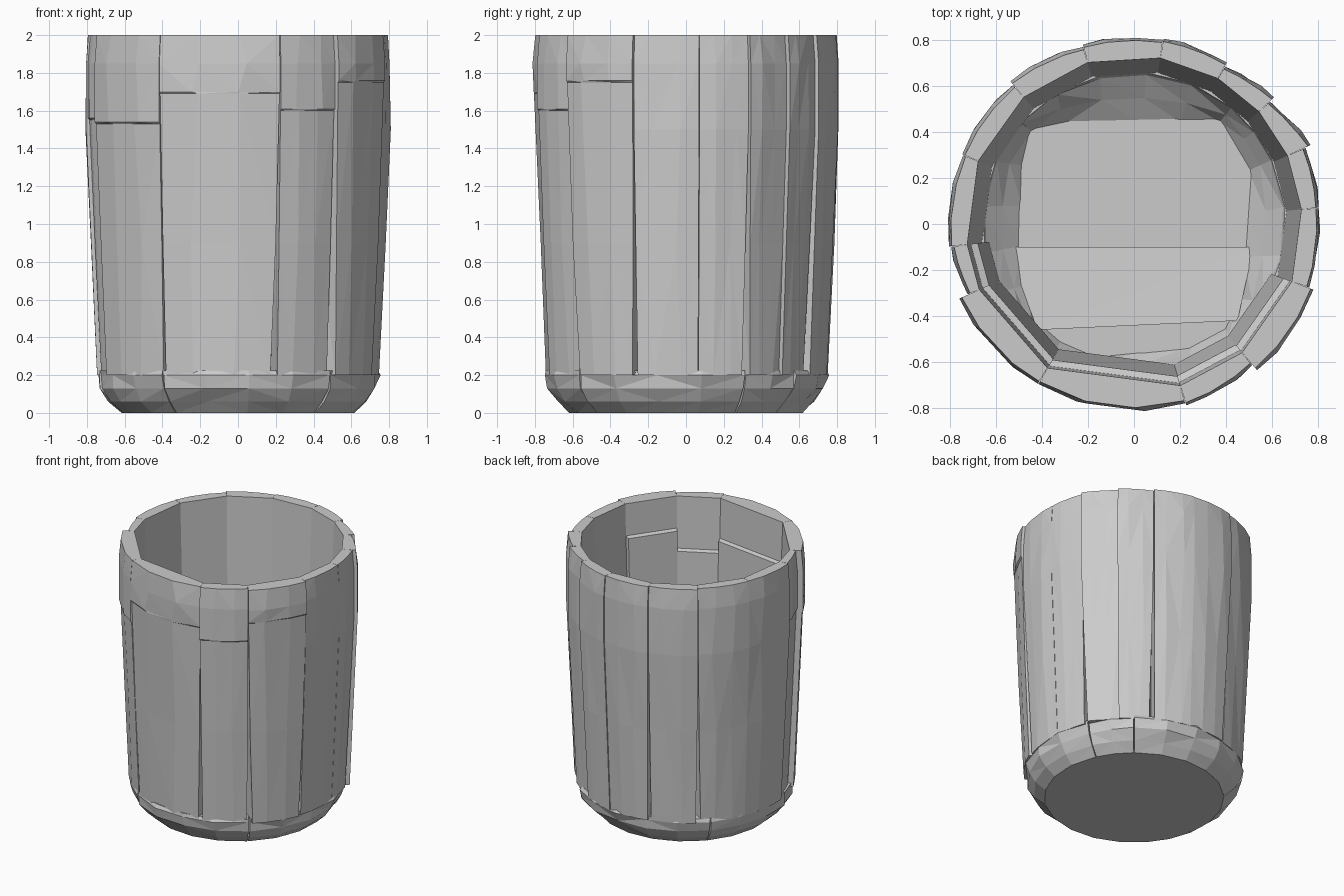
import bpy, bmesh, random
from math import radians, cos, sin
from mathutils import Vector

random.seed(4)
cube = bpy.data.objects.get("Cube")
if cube:
    bpy.data.objects.remove(cube)

stone = bpy.data.materials.new("grey_stone")
stone.use_nodes = True
GREY = (0.6, 0.6, 0.6, 1)
stone.diffuse_color = GREY
stone.node_tree.nodes["Principled BSDF"].inputs["Base Color"].default_value = GREY


def polar(r, degrees, z):
    a = radians(degrees)
    return Vector((r * cos(a), r * sin(a), z))


def mix(a, b, t):
    return a + (b - a) * t


def loft(name, rings):
    """Solid skinned through closed rings of equal point count."""
    bm = bmesh.new()
    rows = [[bm.verts.new(p) for p in ring] for ring in rings]
    n = len(rows[0])
    for low, high in zip(rows, rows[1:]):
        for i in range(n):
            j = (i + 1) % n
            bm.faces.new((low[i], low[j], high[j], high[i]))
    bm.faces.new(rows[0][::-1])
    bm.faces.new(rows[-1])
    bmesh.ops.triangulate(bm, faces=bm.faces[:])
    bmesh.ops.recalc_face_normals(bm, faces=bm.faces[:])
    mesh = bpy.data.meshes.new(name)
    bm.to_mesh(mesh)
    bm.free()
    mesh.materials.append(stone)
    obj = bpy.data.objects.new(name, mesh)
    bpy.context.collection.objects.link(obj)
    return obj


def rough(amount=0.006):
    return random.uniform(-amount, amount)


def taper(z):
    """Outer wall leans in towards the foot and slightly at the lip."""
    if z < 1.5:
        return -0.06 * (1.5 - z) / 1.3
    return 0 if z < 1.95 else -0.012


def plank(name, a0, a1, r0, r1, gap0, gap1, collar):
    """Upright slab; its outer corners open into V-shaped gaps towards the bottom."""
    heights = [(0.2, 0), (0.9, 0), (1.5, 0), (1.85, 1), (2.0, 1)]
    if collar:
        heights[2:3] = [(collar, 0), (collar + 0.01, 1)]
    rings = []
    for z, upper in heights:
        open_z = max(0, 1 - z / 1.3)
        left = a0 + 0.1 + gap0 * open_z
        right = a1 - 0.1 - gap1 * open_z
        lean = taper(z) - (0.008 if collar and not upper else 0)
        inner = mix(0.665, 0.73, (z - 0.2) / 1.8)
        if collar and not upper:
            inner -= 0.03
        ring = [polar(inner, a0, z)]
        for t in (0, 0.3, 0.7, 1):
            bend = rough() if 0.2 < z < 2 and 0 < t < 1 else 0
            spread = rough(0.05) if 0 < t < 1 else 0
            ring.append(polar(mix(r0, r1, t) + lean + bend, mix(left, right, t + spread), z))
        ring.append(polar(inner, a1, z))
        rings.append(ring)
    return loft(name, rings)


# Wall planks: start and end angle, start and end radius, gaps, collar height
PLANKS = [
    (-121, -74, 0.81, 0.81, 0, 3, 1.69), (-74, -50, 0.82, 0.80, 0, 0, 1.6),
    (-50, -20, 0.83, 0.83, 3, 2, 1.75), (-20, 5, 0.81, 0.805, 0, 0, 0),
    (5, 24, 0.805, 0.815, 0, 1, 0), (24, 42, 0.84, 0.795, 2, 0, 0),
    (42, 60, 0.82, 0.79, 0, 2, 0), (60, 81, 0.81, 0.815, 1, 0, 0),
    (81, 106, 0.81, 0.81, 0, 2, 0), (106, 131, 0.80, 0.82, 0, 1, 0),
    (131, 158, 0.80, 0.805, 2, 0, 0), (158, 187, 0.80, 0.81, 0, 1, 0),
    (187, 203, 0.80, 0.785, 2, 0, 1.55), (203, 239, 0.825, 0.81, 0, 1, 1.53),
]
for i, spec in enumerate(PLANKS):
    plank(f"wall_plank_{i + 1}", *spec)

# Base stones: chunks with a chamfered outside and an inside sloping to a straight floor edge
SEAMS = [(-122, 0.70), (-49, 0.68), (25, 0.55), (50, 0.58),
         (138, 0.64), (191, 0.50), (238, 0.70)]
for i, ((a0, f0), (a1, f1)) in enumerate(zip(SEAMS, SEAMS[1:])):
    count = max(2, round((a1 - a0) / 18))
    steps = [k / count for k in range(count + 1)]
    rings = []
    for r, z, rise in ((0.62, 0, 0), (0.685, 0.06, 0), (0.735, 0.13, 0.5), (0.75, 0.2, 0.95),
                       (0.745, 0.225, 1)):
        ring = []
        for t in steps:
            jitter = rough(0.012) if 0 < z < 0.22 else 0
            ring.append(polar(r + jitter, mix(a0 + 0.3, a1 - 0.3, t), z))
        for t in reversed(steps):
            floor_edge = mix(polar(f0, a0, z), polar(f1, a1, z), t)
            if floor_edge.xy.length > 0.6:
                floor_edge.xy *= 0.6 / floor_edge.xy.length
            ring.append(mix(floor_edge, polar(0.66, mix(a0, a1, t), z), rise))
        rings.append(ring)
    loft(f"base_stone_{i + 1}", rings)

# Bottom slab forms the underside and the inner floor
loft("floor", [[polar(0.615, k * 22.5, z) for k in range(16)] for z in (0, 0.07)])

# Front floor slab rises slightly to the front
loft("floor_front", [[(-0.55, -0.1, z), (-0.42, -0.46, z + rise),
                      (0.45, -0.42, z + rise), (0.52, -0.1, z)]
                     for z, rise in ((0.03, 0), (0.08, 0.04))])
